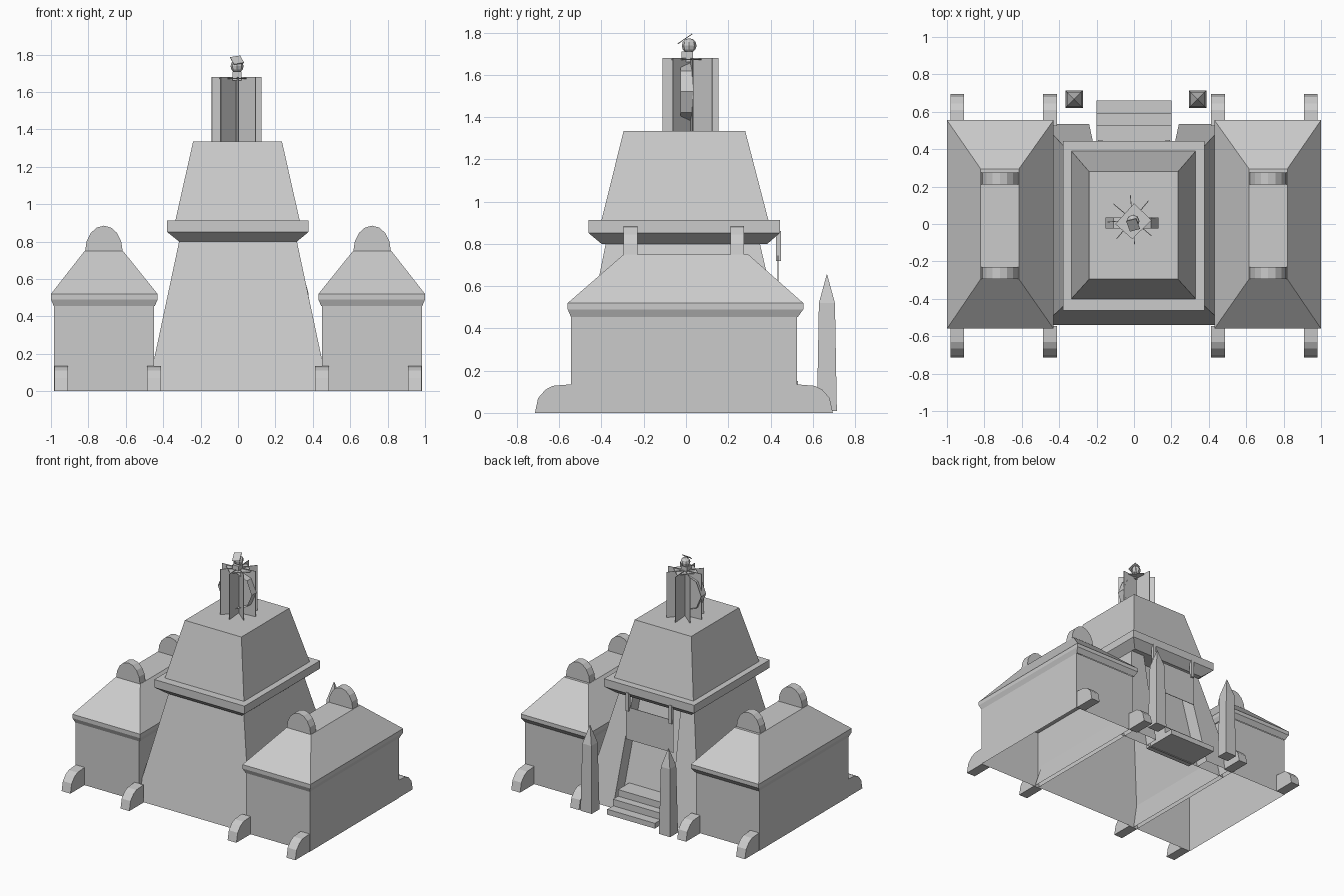
import bpy, bmesh, math
from mathutils import Matrix, Vector

cube = bpy.data.objects.get("Cube")
if cube:
    bpy.data.objects.remove(cube, do_unlink=True)

stone = bpy.data.materials.new("grey_stone")
stone.use_nodes = True
stone.diffuse_color = (0.6, 0.6, 0.6, 1)
stone.node_tree.nodes["Principled BSDF"].inputs["Base Color"].default_value = (0.6, 0.6, 0.6, 1)


def finish(name, bm):
    bmesh.ops.recalc_face_normals(bm, faces=bm.faces)
    mesh = bpy.data.meshes.new(name)
    bm.to_mesh(mesh)
    bm.free()
    mesh.materials.append(stone)
    obj = bpy.data.objects.new(name, mesh)
    bpy.context.collection.objects.link(obj)
    return obj


def loft(name, rings, bottom=False):
    """Stack of rectangles, each (z, x0, x1, y0, y1)."""
    bm = bmesh.new()
    loops = [[bm.verts.new(p) for p in ((a, c, z), (b, c, z), (b, d, z), (a, d, z))]
             for z, a, b, c, d in rings]
    for low, high in zip(loops, loops[1:]):
        for i in range(4):
            j = (i + 1) % 4
            bm.faces.new((low[i], low[j], high[j], high[i]))
    bm.faces.new(loops[-1])
    if bottom:
        bm.faces.new(loops[0])
    return finish(name, bm)


def box(name, x0, x1, y0, y1, z0, z1):
    return loft(name, [(z0, x0, x1, y0, y1), (z1, x0, x1, y0, y1)], True)


def extrude(name, points, offset):
    """Flat outline pushed along an offset."""
    bm = bmesh.new()
    face = bm.faces.new([bm.verts.new(p) for p in points])
    geom = bmesh.ops.extrude_face_region(bm, geom=[face])["geom"]
    bmesh.ops.translate(bm, vec=offset, verts=[v for v in geom if isinstance(v, bmesh.types.BMVert)])
    return finish(name, bm)


# Side halls with moulded eaves, hipped roofs, arched roof vents and feet
foot_profile = [(0, 0), (0.17, 0), (0.155, 0.07), (0.12, 0.11), (0.085, 0.128), (0, 0.135)]
for side, s in (("right", -1), ("left", 1)):
    def ring(z, inner, outer, y0, y1):
        a, b = sorted((s * inner, s * outer))
        return (z, a, b, y0, y1)

    loft(side + "_hall", [ring(0, 0.45, 0.985, -0.545, 0.525), ring(0.455, 0.45, 0.985, -0.545, 0.525)])
    loft(side + "_hall_roof", [ring(0.455, 0.445, 0.985, -0.545, 0.53),
                               ring(0.49, 0.43, 1, -0.56, 0.555),
                               ring(0.52, 0.43, 1, -0.56, 0.555),
                               ring(0.75, 0.615, 0.82, -0.295, 0.295)])
    for end, y in (("front", -0.295), ("back", 0.21)):
        arc = [(s * 0.717 + 0.1 * math.cos(t * math.pi / 8), y, 0.75 + 0.135 * math.sin(t * math.pi / 8))
               for t in range(9)]
        extrude(f"{side}_{end}_roof_arch", arc, (0, 0.065, 0))
    for place, x in (("inner", 0.45), ("outer", 0.945)):
        for end, wall, d in (("front", -0.545, -1), ("back", 0.525, 1)):
            outline = [(s * x - 0.037, wall + d * p, z) for p, z in foot_profile]
            extrude(f"{side}_{end}_{place}_foot", outline, (0.074, 0, 0))

# Lower tower: core plus the two jambs that frame the recessed entrance
loft("tower_core", [(0, -0.485, 0.485, -0.54, 0.43), (0.8, -0.315, 0.315, -0.38, 0.25)])
loft("right_entrance_jamb", [(0, -0.485, -0.24, 0.43, 0.535), (0.8, -0.315, -0.2, 0.25, 0.35)])
loft("left_entrance_jamb", [(0, 0.24, 0.485, 0.43, 0.535), (0.8, 0.2, 0.315, 0.25, 0.35)])

# Cornice and upper tower
loft("tower_cornice", [(0.8, -0.315, 0.315, -0.4, 0.385), (0.852, -0.38, 0.378, -0.462, 0.445),
                       (0.912, -0.38, 0.378, -0.462, 0.445)], True)
loft("upper_tower", [(0.912, -0.335, 0.33, -0.4, 0.39), (1.335, -0.24, 0.235, -0.295, 0.28)])

# Entrance steps
for i, (y0, y1) in enumerate(((0.59, 0.66), (0.53, 0.59), (0.38, 0.53))):
    box(f"step_{i + 1}", -0.2, 0.2, y0, y1, 0.01, 0.05 * (i + 1))

# Hanging board
box("hanging_board", -0.2, 0.2, 0.433, 0.437, 0.5, 0.745)
for side, x in (("right", -0.18), ("left", 0.18)):
    box(side + "_board_hanger", x - 0.012, x + 0.012, 0.427, 0.45, 0.72, 0.86)

# Obelisks
for side, x in (("right", -0.32), ("left", 0.34)):
    loft(side + "_obelisk", [(z, x - r, x + r, 0.667 - r, 0.667 + r)
                             for z, r in ((0.01, 0.047), (0.52, 0.038), (0.655, 0.001))], True)

# Finial: crossed fins
centre = Vector((-0.008, 0.022, 0))
for i in range(4):
    fin = box(f"finial_fin_{i + 1}", -0.133, 0.133, -0.002, 0.002, 1.335, 1.68)
    fin.data.transform(Matrix.Translation(centre) @ Matrix.Rotation(math.radians(5 + 45 * i), 4, 'Z'))

# Finial: eight-sided band
bm = bmesh.new()
band = []
for i in range(8):
    a = i * math.pi / 4
    x, z = -0.01 + 0.142 * math.cos(a), 1.52 + 0.14 * math.sin(a)
    band.append((bm.verts.new((x, -0.025, z)), bm.verts.new((x, 0.035, z))))
for i in range(8):
    p, q = band[i], band[(i + 1) % 8]
    bm.faces.new((p[0], p[1], q[1], q[0]))
finish("finial_band", bm)

# Finial: diamond lid, neck, ball and tilted cap
extrude("finial_lid", [(-0.1, 0, 1.67), (0, 0.11, 1.67), (0.095, 0.02, 1.67), (-0.01, -0.08, 1.67)], (0, 0, 0.004))
box("finial_neck", -0.03, 0.02, -0.022, 0.032, 1.66, 1.71)
bm = bmesh.new()
bmesh.ops.create_uvsphere(bm, u_segments=8, v_segments=6, radius=0.035,
                          matrix=Matrix.Translation((-0.005, 0.015, 1.738)))
finish("finial_ball", bm)
cap = box("finial_cap", -0.028, 0.028, -0.035, 0.035, -0.002, 0.002)
cap.data.transform(Matrix.Translation((-0.005, -0.005, 1.77)) @ Matrix.Rotation(0.6, 4, 'X')
                   @ Matrix.Rotation(0.3, 4, 'Z'))
